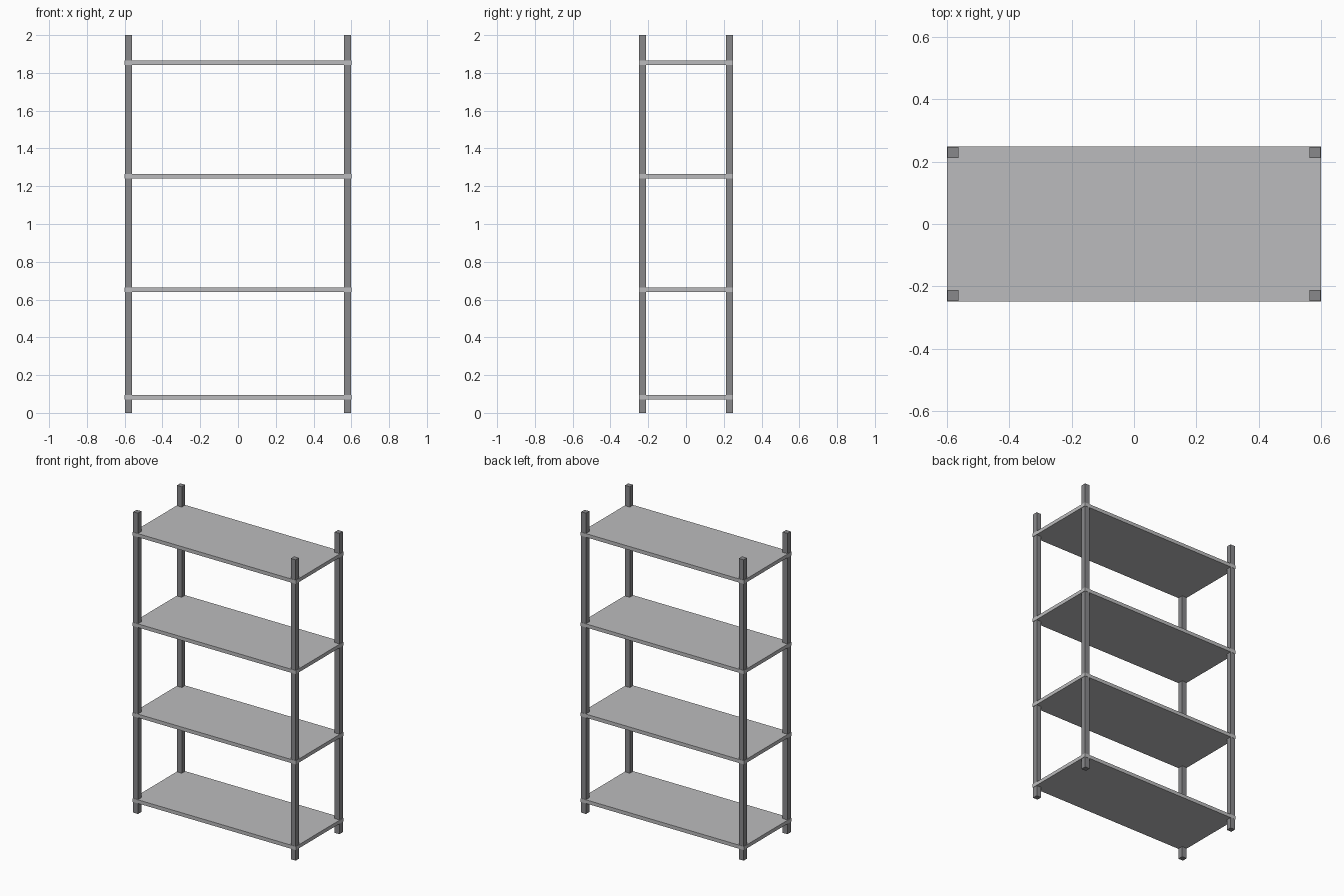
import bpy
import bmesh
from mathutils import Matrix

if "Cube" in bpy.data.objects:
    bpy.data.objects.remove(bpy.data.objects["Cube"])


def flat_material(name, colour):
    mat = bpy.data.materials.new(name)
    mat.diffuse_color = (*colour, 1.0)
    mat.use_nodes = True
    mat.node_tree.nodes["Principled BSDF"].inputs["Base Color"].default_value = mat.diffuse_color
    return mat


def box(name, size, centre, mat):
    mesh = bpy.data.meshes.new(name)
    bm = bmesh.new()
    bmesh.ops.create_cube(bm, size=1.0, matrix=Matrix.Diagonal((*size, 1.0)))
    bm.to_mesh(mesh)
    bm.free()
    mesh.materials.append(mat)
    obj = bpy.data.objects.new(name, mesh)
    obj.location = centre
    bpy.context.collection.objects.link(obj)
    return obj


shelf_grey = flat_material("light grey shelf", (0.5, 0.5, 0.51))
post_grey = flat_material("dark grey post", (0.25, 0.25, 0.26))

# Four square upright posts
POST = 0.035
for side, sx in (("left", -1), ("right", 1)):
    for end, sy in (("front", -1), ("back", 1)):
        box(f"{end}_{side}_post", (POST, POST, 2.0),
            (sx * 0.58, sy * 0.23, 1.0), post_grey)

# Four shelves, standing just proud of the posts
for i, z in enumerate((0.083, 0.653, 1.253, 1.853), 1):
    box(f"shelf_{i}", (1.2, 0.498, 0.024), (0, 0, z), shelf_grey)
